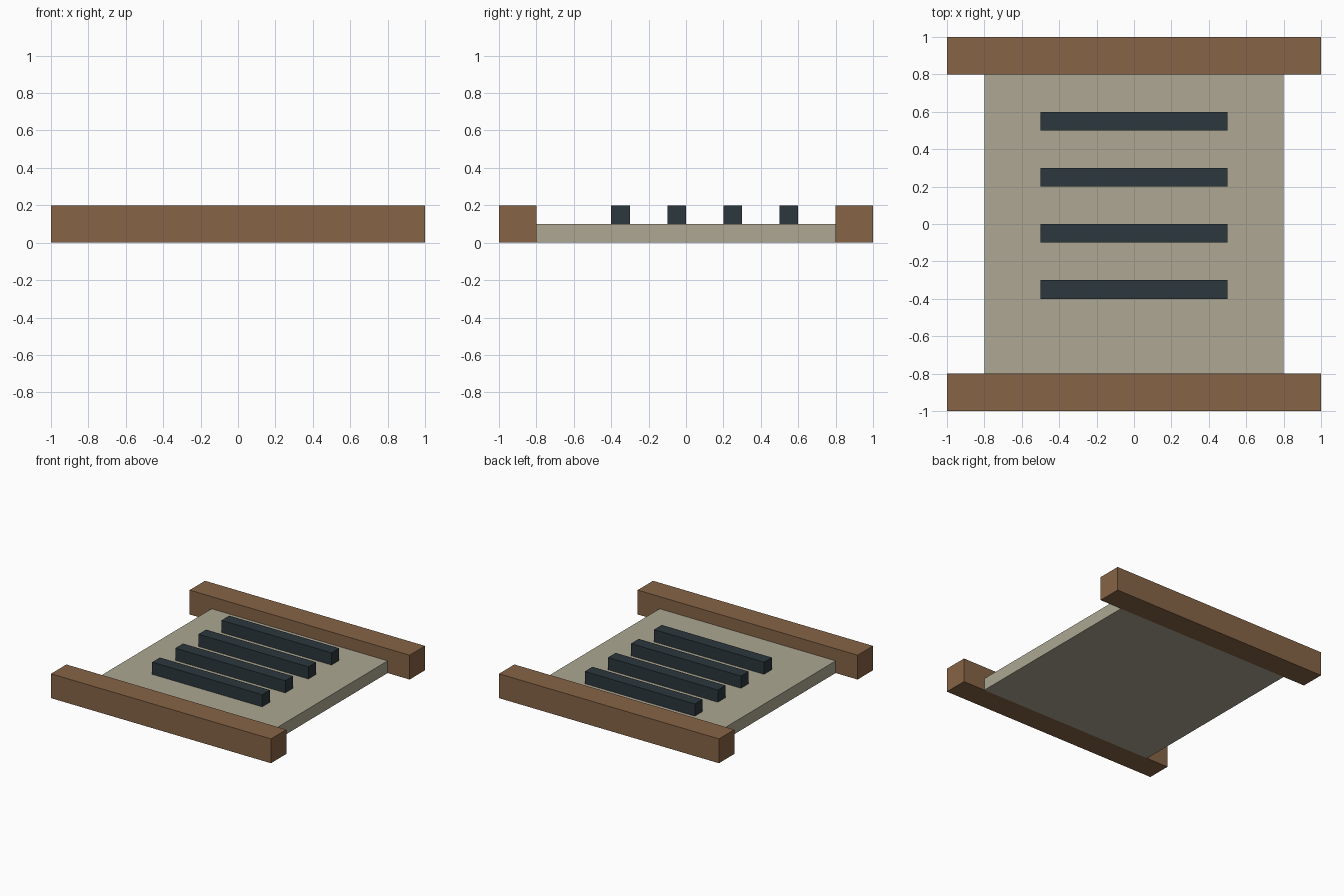
import bpy

if "Cube" in bpy.data.objects:
    bpy.data.objects.remove(bpy.data.objects["Cube"])


def material(name, color):
    mat = bpy.data.materials.new(name)
    mat.diffuse_color = (*color, 1.0)
    mat.use_nodes = True
    mat.node_tree.nodes["Principled BSDF"].inputs["Base Color"].default_value = mat.diffuse_color
    return mat


def box(name, lo, hi, mat):
    """Axis-aligned box between two corners."""
    center = [(a + b) / 2 for a, b in zip(lo, hi)]
    bpy.ops.mesh.primitive_cube_add(size=1, location=center)
    obj = bpy.context.object
    obj.name = name
    obj.scale = [b - a for a, b in zip(lo, hi)]
    bpy.ops.object.transform_apply(location=False, rotation=False, scale=True)
    obj.data.materials.append(mat)
    return obj


wood = material("brown_wood", (0.24, 0.127, 0.061))
stone = material("beige_panel", (0.418, 0.386, 0.29))
dark = material("dark_slat", (0.025, 0.038, 0.047))

# Base panel
box("base_panel", (-0.8, -0.8, 0), (0.8, 0.8, 0.1), stone)

# End rails
box("front_rail", (-1, -1, 0), (1, -0.8, 0.2), wood)
box("back_rail", (-1, 0.8, 0), (1, 1, 0.2), wood)

# Raised slats, evenly spaced
for i in range(4):
    y = -0.4 + 0.3 * i
    box(f"slat_{i + 1}", (-0.5, y, 0.1), (0.5, y + 0.1, 0.2), dark)
